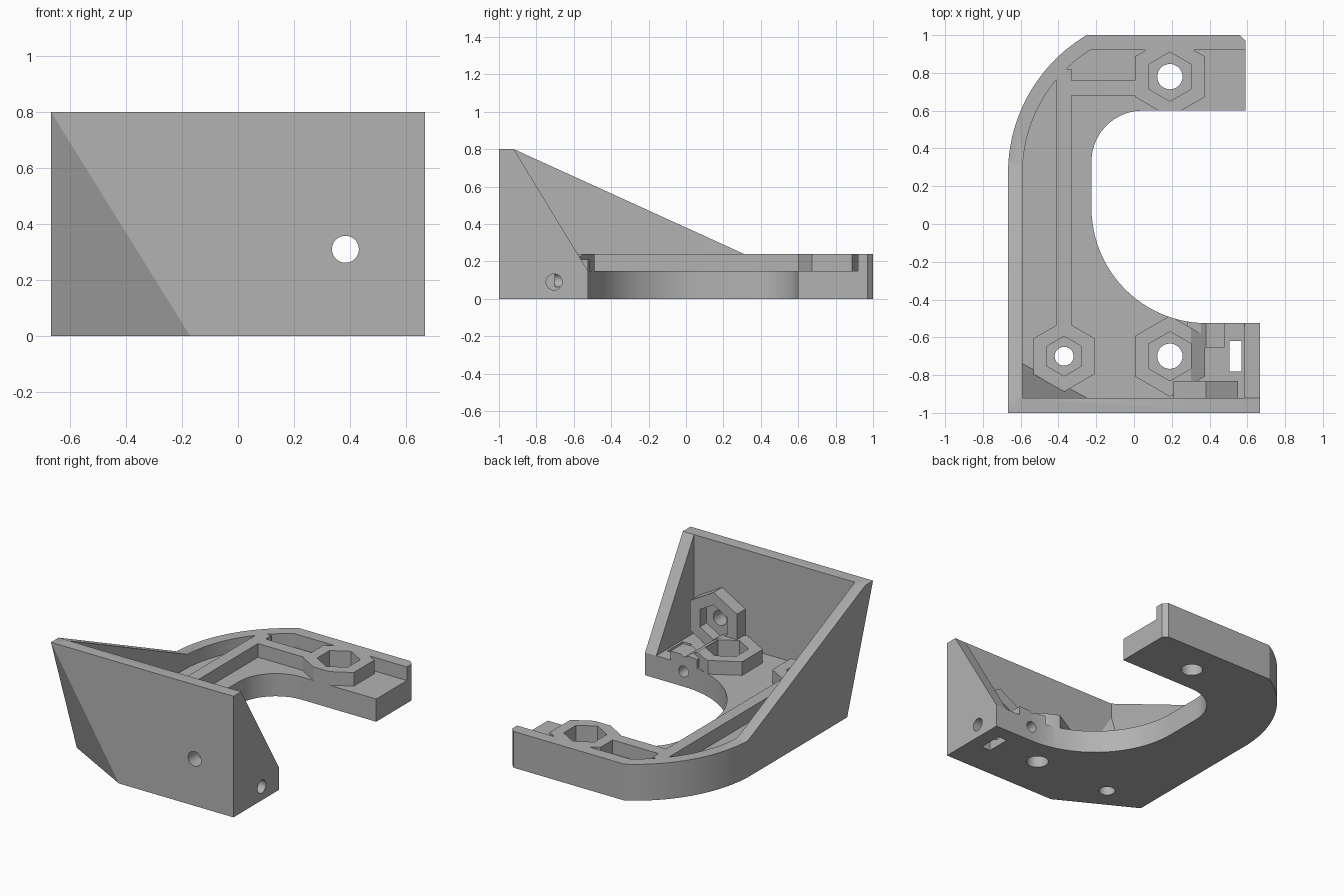
import bpy, bmesh, math
from mathutils import Vector

if "Cube" in bpy.data.objects:
    bpy.data.objects.remove(bpy.data.objects["Cube"])

grey = bpy.data.materials.new("plain_grey")
grey.use_nodes = True
COLOUR = (0.45, 0.45, 0.45, 1)
grey.diffuse_color = COLOUR
grey.node_tree.nodes["Principled BSDF"].inputs["Base Color"].default_value = COLOUR


def finish(name, bm):
    bmesh.ops.recalc_face_normals(bm, faces=bm.faces)
    mesh = bpy.data.meshes.new(name)
    bm.to_mesh(mesh)
    bm.free()
    mesh.materials.append(grey)
    obj = bpy.data.objects.new(name, mesh)
    bpy.context.collection.objects.link(obj)
    return obj


def prism(name, points, low, high, axis="z"):
    """Extrude a closed 2D profile along an axis."""
    place = {"x": lambda a, b, c: (c, a, b),
             "y": lambda a, b, c: (a, c, b),
             "z": lambda a, b, c: (a, b, c)}[axis]
    bm = bmesh.new()
    face = bm.faces.new([bm.verts.new(place(a, b, low)) for a, b in points])
    out = bmesh.ops.extrude_face_region(bm, geom=[face])
    moved = [v for v in out["geom"] if isinstance(v, bmesh.types.BMVert)]
    bmesh.ops.translate(bm, verts=moved, vec=place(0, 0, high - low))
    return finish(name, bm)


def rect(a0, b0, a1, b1):
    return [(a0, b0), (a1, b0), (a1, b1), (a0, b1)]


def arc(cx, cy, r, start, end, n=24):
    angles = [math.radians(start + (end - start) * i / n) for i in range(n + 1)]
    return [(cx + r * math.cos(t), cy + r * math.sin(t)) for t in angles]


def ring(cx, cy, r, n):
    return arc(cx, cy, r, 90, 450 - 360 / n, n - 1)


def corner(name, origin, lengths):
    """Tetrahedron with its right-angled corner at the origin point."""
    o = Vector(origin)
    bm = bmesh.new()
    vs = [bm.verts.new(o)]
    for i in range(3):
        p = o.copy()
        p[i] += lengths[i]
        vs.append(bm.verts.new(p))
    for skip in range(4):
        bm.faces.new([v for i, v in enumerate(vs) if i != skip])
    return finish(name, bm)


def combine(target, other, operation):
    mod = target.modifiers.new(other.name, "BOOLEAN")
    mod.object, mod.operation, mod.solver = other, operation, "EXACT"
    bpy.context.view_layer.objects.active = target
    bpy.ops.object.modifier_apply(modifier=mod.name)
    bpy.data.objects.remove(other)


# Base plate and the raised rim along its outer edge
CX, CY, R, T = 0.183, 0.269, 0.85, 0.077
outer = arc(CX, CY, R, 120.6, 180)
inner = arc(CX, CY, R - T, 180, 122.6)
body = prism("bracket", [(0.667, -1), (0.667, 0), (0.59, 0), (0.59, 0.97), (0.56, 1)]
             + outer + [(-0.667, -1)], 0, 0.15)
solids = [prism("rim", [(0.59, 0.92), (0.59, 0.97), (0.56, 1)] + outer
                + [(-0.667, -0.95), (-0.59, -0.95)] + inner, 0, 0.24)]

# Upright front wall with a sloping brace on each side
solids += [
    prism("front_wall", rect(-0.667, 0, 0.667, 0.8), -1, -0.92, "y"),
    prism("long_brace", [(-1, 0), (-1, 0.8), (-0.92, 0.8), (0.31, 0.24), (0.31, 0)],
          -0.667, -0.59, "x"),
    prism("short_brace", [(-1, 0), (-1, 0.8), (-0.92, 0.8), (-0.525, 0.15), (-0.525, 0)],
          0.585, 0.667, "x"),
    corner("corner_fill", (-0.6, -0.93, 0.02), (0.449, 0.238, 0.727)),
]

# Stiffening ribs and the raised cover over the cable hole
solids += [
    prism("long_rib", rect(-0.41, -0.6, -0.33, 0.82), 0.05, 0.24),
    prism("cross_rib", rect(-0.38, 0.68, 0.05, 0.76), 0.05, 0.24),
    prism("cable_cover", rect(0.28, -0.655, 0.48, -0.4), 0.05, 0.21),
]

# Opening of the C shape, with a bevelled front corner
cutters = [
    prism("opening", [(0.8, 0.6)] + arc(0.045, 0.33, 0.27, 90, 180)
          + arc(0.385, 0.085, 0.61, 180, 270) + [(0.8, -0.525)], -0.2, 0.5),
    corner("corner_cut", (-0.767, -1.1, -0.1), (0.843, 0.458, 1.357)),
]

# Hexagonal nut bosses: position, boss, pocket and hole radii
for x, y, boss, pocket, hole in ((0.19, 0.78, 0.214, 0.13, 0.067),
                                 (0.19, -0.7, 0.214, 0.13, 0.067),
                                 (-0.37, -0.7, 0.188, 0.105, 0.05)):
    solids.append(prism("boss", ring(x, y, boss, 6), 0.05, 0.24))
    cutters.append(prism("nut_pocket", ring(x, y, pocket, 6), 0.1, 0.5))
    cutters.append(prism("bolt_hole", ring(x, y, hole, 32), -0.2, 0.3))

# Nut boss on the back of the front wall
solids.append(prism("wall_boss", ring(0.38, 0.31, 0.197, 6), -0.96, -0.83, "y"))
cutters += [
    prism("wall_pocket", ring(0.38, 0.31, 0.115, 6), -0.9, -0.5, "y"),
    prism("wall_hole", ring(0.383, 0.31, 0.048, 32), -1.2, -0.7, "y"),
]

# Nut slot, side hole and cable hole
cutters += [
    prism("nut_slot", rect(0.505, -0.78, 0.57, -0.62), -0.2, 0.3),
    prism("side_hole", ring(-0.705, 0.09, 0.043, 32), 0.385, 0.9, "x"),
    prism("cable_hole", ring(0.385, 0.1, 0.036, 24), -0.7, -0.3, "y"),
]

for part in solids:
    combine(body, part, "UNION")
for part in cutters:
    part.hide_render = True
    combine(body, part, "DIFFERENCE")

# Smooth the curved faces and keep the edges sharp
bpy.ops.object.select_all(action="DESELECT")
body.select_set(True)
bpy.context.view_layer.objects.active = body
bpy.ops.object.shade_smooth_by_angle(angle=math.radians(25))
